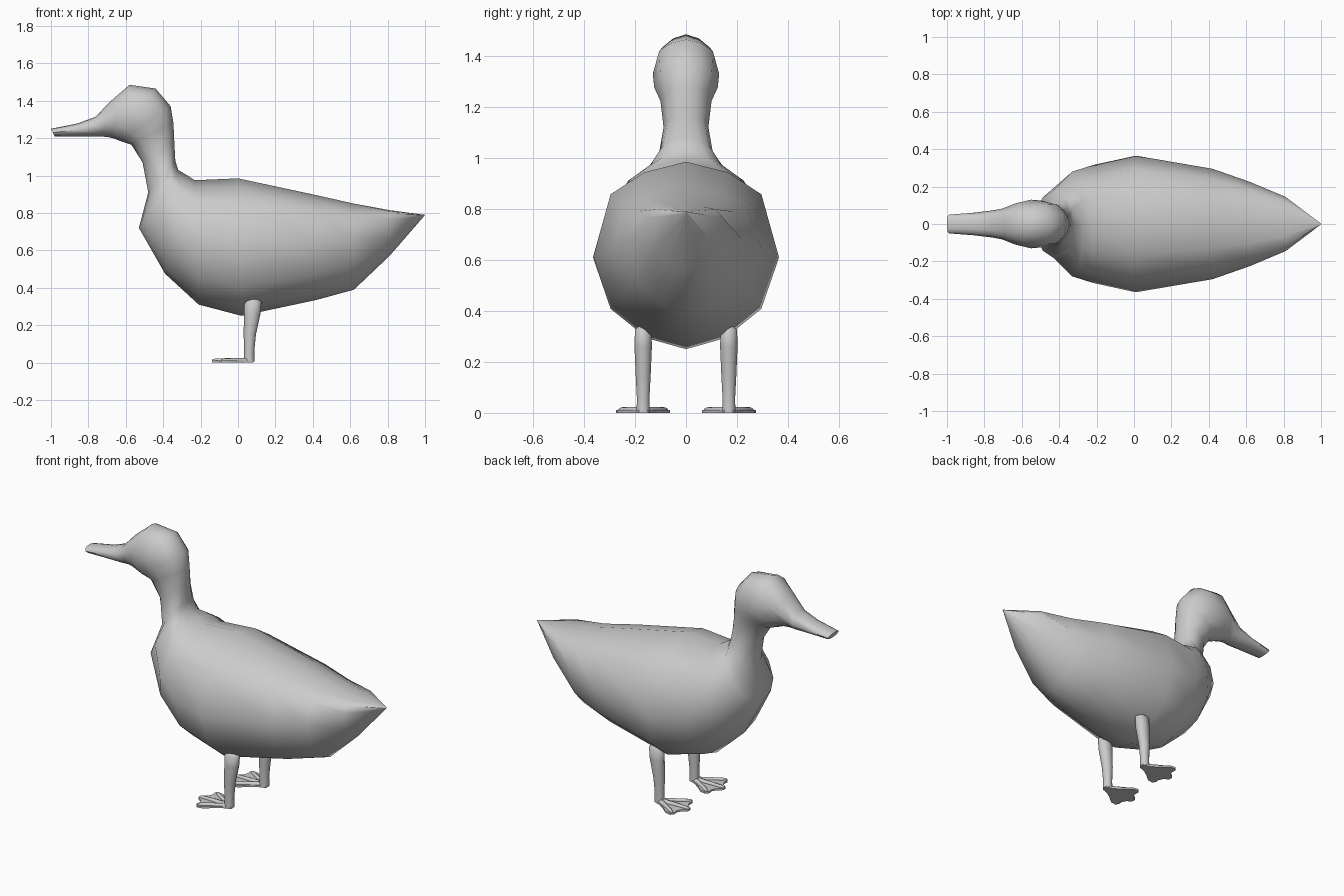
import bpy, bmesh, math
from mathutils import Vector

if "Cube" in bpy.data.objects:
    bpy.data.objects.remove(bpy.data.objects["Cube"])


def finish(name, bm, angle, mirror=False):
    bmesh.ops.recalc_face_normals(bm, faces=bm.faces)
    mesh = bpy.data.meshes.new(name)
    bm.to_mesh(mesh)
    bm.free()
    ob = bpy.data.objects.new(name, mesh)
    bpy.context.collection.objects.link(ob)
    if mirror:
        mod = ob.modifiers.new("mirror", 'MIRROR')
        mod.use_axis = (False, True, False)
    bpy.ops.object.select_all(action='DESELECT')
    ob.select_set(True)
    bpy.context.view_layer.objects.active = ob
    bpy.ops.object.shade_smooth_by_angle(angle=math.radians(angle))
    return ob


def loft(bm, rings):
    loops = [[bm.verts.new(p) for p in r] for r in rings]
    n = len(loops[0])
    for a, b in zip(loops, loops[1:]):
        for i in range(n):
            bm.faces.new((a[i], a[(i + 1) % n], b[(i + 1) % n], b[i]))
    bm.faces.new(loops[0])
    bm.faces.new(loops[-1])


# 12-sided cross-section: share of half width, share of height above/below the widest line
HALF = [(0, 1), (0.45, 0.89), (0.81, 0.66), (1, 0), (0.81, -0.56), (0.42, -0.88), (0, -1)]
SECTION = HALF + [(-w, h) for w, h in HALF[-2:0:-1]]


def body_ring(dx, dz, vx, vz, width, side):
    d, v = Vector((dx, 0, dz)), Vector((vx, 0, vz))
    s = d.lerp(v, side)
    return [s.lerp(d if h > 0 else v, abs(h)) + Vector((0, w * width, 0)) for w, h in SECTION]


# Body, neck, head and bill: back x,z / belly x,z / half width / height of widest line
spine = [
    (1.0, .79, .995, .783, .004, .5),
    (.81, .815, .81, .57, .145, .2),
    (.62, .85, .62, .39, .225, .38),
    (.42, .895, .42, .335, .295, .45),
    (.0, .985, .02, .25, .365, .51),
    (-.23, .975, -.21, .31, .315, .5),
    (-.27, 1.0, -.39, .475, .28, .5),
    (-.32, 1.03, -.53, .72, .175, .55),
    (-.335, 1.08, -.48, .91, .11, .5),
    (-.34, 1.17, -.51, 1.07, .088, .5),
    (-.345, 1.28, -.57, 1.165, .10, .5),
    (-.36, 1.37, -.63, 1.185, .125, .5),
    (-.44, 1.465, -.66, 1.197, .13, .5),
    (-.58, 1.485, -.69, 1.205, .11, .5),
    (-.69, 1.39, -.72, 1.208, .082, .5),
    (-.76, 1.315, -.76, 1.208, .072, .5),
    (-.86, 1.278, -.86, 1.21, .06, .5),
    (-1.0, 1.25, -.98, 1.21, .05, .5),
]
bm = bmesh.new()
loft(bm, [body_ring(*r) for r in spine])
finish("duck_body", bm, 60)

# Legs: x, z, radius in x, radius in y
LEG_Y = 0.168
leg = [(.08, .342, .022, .018), (.08, .325, .046, .034), (.076, .26, .044, .036),
       (.063, .15, .033, .031), (.06, .06, .027, .026), (.06, .005, .028, .027)]
bm = bmesh.new()
loft(bm, [[(x + rx * math.cos(a), LEG_Y + ry * math.sin(a), z)
           for a in (math.tau * i / 10 for i in range(10))] for x, z, rx, ry in leg])
finish("legs", bm, 60, mirror=True)

# Webbed feet: scalloped flat web
half_web = [(-.14, .012), (-.11, .035), (-.097, .06), (-.10, .088), (-.085, .106),
            (-.05, .1), (-.005, .062), (.04, .032), (.082, .018)]
outline = half_web + [(x, -y) for x, y in reversed(half_web)]
bm = bmesh.new()
face = bm.faces.new([bm.verts.new((x, LEG_Y + y, 0)) for x, y in outline])
ext = bmesh.ops.extrude_face_region(bm, geom=[face])
for v in ext["geom"]:
    if isinstance(v, bmesh.types.BMVert):
        v.co.z = 0.011
finish("foot_webs", bm, 40, mirror=True)

# Toe ridges on top of the web
bm = bmesh.new()
for tip_x, tip_y in ((-.14, 0), (-.092, .094), (-.092, -.094)):
    rings = []
    for t, r in ((0, .02), (.5, .014), (.9, .012), (1, .005)):
        c = Vector((.06, LEG_Y, .01)).lerp(Vector((tip_x, LEG_Y + tip_y, .01)), t)
        rings.append([c + Vector((0, r * math.cos(a), min(r, .014) * max(math.sin(a), -.4)))
                      for a in (math.tau * i / 8 for i in range(8))])
    loft(bm, rings)
finish("toes", bm, 60, mirror=True)
